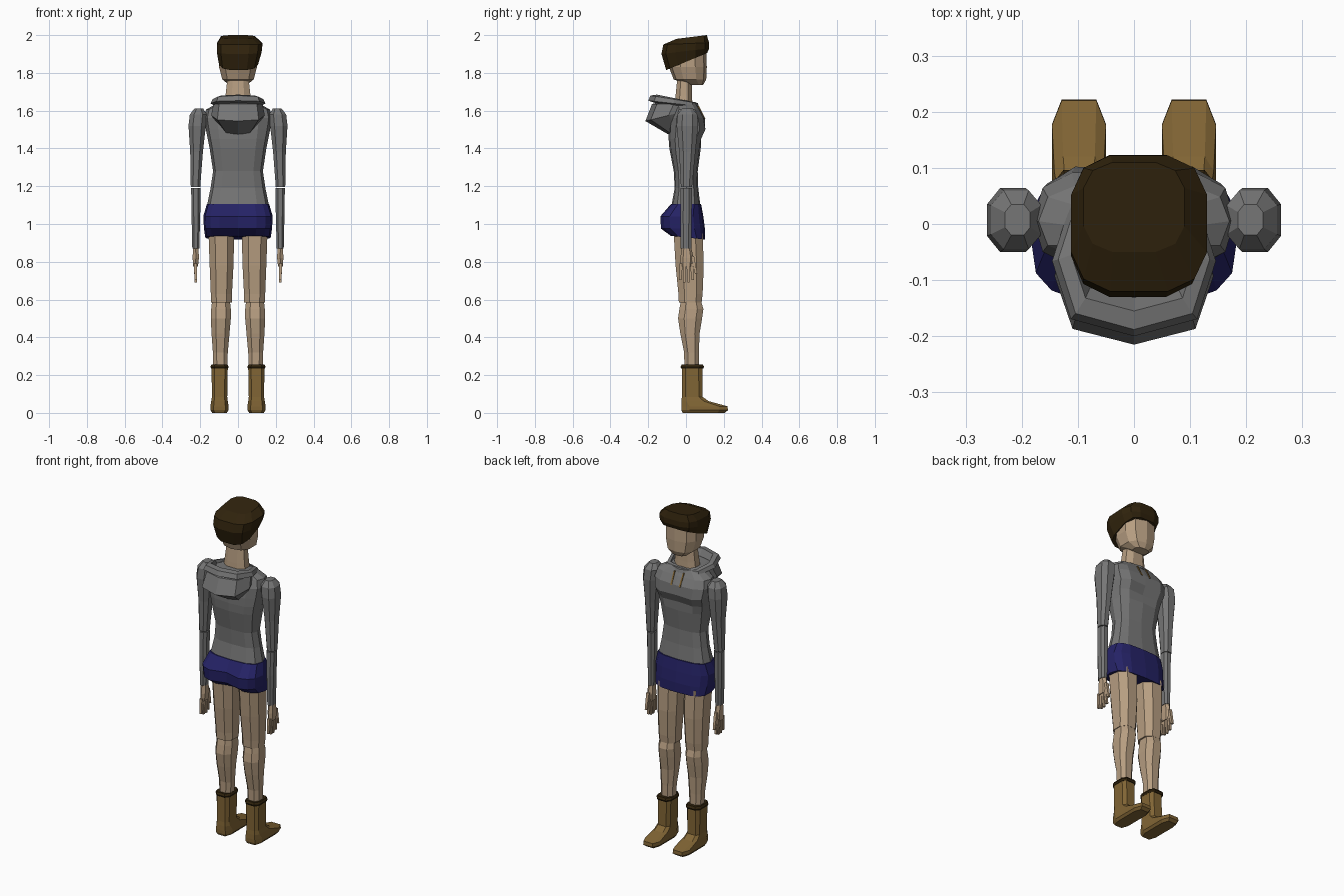
import bpy
import bmesh
import math
from mathutils import Vector

default_cube = bpy.data.objects.get("Cube")
if default_cube:
    bpy.data.objects.remove(default_cube, do_unlink=True)


def make_material(name, red, green, blue):
    material = bpy.data.materials.new(name)
    material.use_nodes = True
    colour = (red, green, blue, 1)
    material.diffuse_color = colour
    material.node_tree.nodes["Principled BSDF"].inputs["Base Color"].default_value = colour
    return material


SKIN = make_material("skin", .47, .34, .22)
GREY = make_material("grey cloth", .18, .18, .18)
NAVY = make_material("navy cloth", .018, .016, .13)
TAN = make_material("tan leather", .22, .13, .035)
HAIR = make_material("dark brown", .03, .017, .004)


def loft(name, material, sections, sides=8, square=.8, turn=.5, mirrored=False):
    """Skin horizontal rings: (z, x min, x max, y min, y max, optional rise towards +y)."""
    bm = bmesh.new()
    rings = []
    for z, x_min, x_max, y_min, y_max, *rise in sections:
        outline = []
        for i in range(sides):
            angle = math.tau * (i + turn) / sides
            c, s = math.cos(angle), math.sin(angle)
            outline.append((math.copysign(abs(c) ** square, c),
                            math.copysign(abs(s) ** square, s)))
        # Stretch the ring so that it fills its box exactly
        reach_u = max(u for u, v in outline)
        reach_v = max(v for u, v in outline)
        ring = []
        for u, v in outline:
            u, v = u / reach_u, v / reach_v
            x = (x_min + x_max + u * (x_max - x_min)) / 2
            y = (y_min + y_max + v * (y_max - y_min)) / 2
            lift = v * rise[0] / 2 if rise else 0
            ring.append(bm.verts.new((-x if mirrored else x, y, z + lift)))
        rings.append(ring)
    for lower, upper in zip(rings, rings[1:]):
        for i in range(sides):
            j = (i + 1) % sides
            bm.faces.new((lower[i], lower[j], upper[j], upper[i]))
    bm.faces.new(rings[0])
    bm.faces.new(rings[-1])
    bmesh.ops.recalc_face_normals(bm, faces=bm.faces)
    mesh = bpy.data.meshes.new(name)
    bm.to_mesh(mesh)
    bm.free()
    mesh.materials.append(material)
    obj = bpy.data.objects.new(name, mesh)
    bpy.context.collection.objects.link(obj)
    return obj


def even(z, half_width, y_min, y_max, rise=0):
    """A ring centred on x = 0."""
    return (z, -half_width, half_width, y_min, y_max, rise)


def pair(name, material, sections, **options):
    """The same limb part on both sides."""
    loft("left_" + name, material, sections, **options)
    loft("right_" + name, material, sections, mirrored=True, **options)


def rod(name, material, start, end, thickness, mirrored=False):
    """A thin four-sided bar between two points."""
    rings = []
    for point, scale in ((start, 1), (end, .7)):
        x, y, z = Vector(point)
        r = thickness * scale
        rings.append((z, x - r, x + r, y - r, y + r))
    return loft(name, material, rings, sides=4, mirrored=mirrored)


# Head and neck
loft("head", SKIN, [
    even(1.735, .045, .02, .09),
    even(1.765, .083, -.065, .107),
    even(1.83, .1, -.09, .11),
    even(1.92, .1, -.09, .108),
    even(1.96, .07, -.06, .08),
], sides=10)
loft("neck", SKIN, [
    even(1.61, .075, -.06, .035),
    even(1.68, .066, -.055, .032),
    even(1.78, .055, -.045, .03),
])

# Hair, lower at the nape and swept up over the face
loft("hair", HAIR, [
    (1.86, -.1, .105, -.105, .112, .09),
    (1.915, -.112, .125, -.13, .123, .03),
    (1.955, -.112, .13, -.12, .122, .01),
    (1.99, -.09, .09, -.05, .11, .02),
], sides=12, square=.65)

# Hooded top, with a hollow down the middle of the chest
top = loft("top_body", GREY, [
    even(1.08, .168, -.08, .078),
    even(1.19, .145, -.06, .065),
    even(1.28, .132, -.065, .062),
    even(1.4, .15, -.088, .078),
    even(1.45, .16, -.092, .088),
    even(1.5, .17, -.092, .112),
    even(1.56, .18, -.085, .1),
    even(1.605, .17, -.065, .075),
    even(1.645, .1, -.06, .05),
], sides=12, square=.7, turn=0)
for vertex in top.data.vertices:
    x, y, z = vertex.co
    if abs(x) < .01 and y > 0 and 1.42 < z < 1.52:
        vertex.co.y -= .015

# Hood hanging behind the neck, and its rolled rim
loft("hood_bag", GREY, [
    even(1.5, .08, -.095, .02, .05),
    even(1.575, .142, -.215, .03, .06),
    even(1.635, .13, -.18, .05),
    even(1.65, .09, -.12, .03),
], turn=0, square=.75)
rim_sections = [
    even(1.625, .12, -.16, .045, -.03),
    even(1.638, .146, -.2, .068, -.03),
    even(1.66, .135, -.188, .062, -.04),
    even(1.665, .112, -.155, .045, -.04),
    even(1.63, .1, -.13, .035, -.03),
]
loft("hood_rim", GREY, rim_sections, turn=0, square=.75)

# Drawstrings
for side, flip in (("left", False), ("right", True)):
    rod(side + "_drawstring", TAN, (.028, .098, 1.555), (.03, .065, 1.625), .005, flip)

# Sleeves
pair("upper_sleeve", GREY, [
    (1.195, .2, .25, -.027, .032),
    (1.38, .186, .253, -.036, .05),
    (1.52, .17, .262, -.05, .064),
    (1.58, .165, .255, -.045, .06),
    (1.612, .185, .23, -.02, .035),
])
pair("lower_sleeve", GREY, [
    (.87, .205, .242, -.028, .028),
    (1.05, .2, .246, -.03, .03),
    (1.19, .198, .248, -.028, .032),
])

# Hands with four fingers and a thumb
pair("hand", SKIN, [
    (.775, .212, .238, -.03, .034),
    (.82, .207, .24, -.03, .04),
    (.9, .21, .238, -.018, .022),
], sides=6)
for side, flip in (("left", False), ("right", True)):
    for i in range(4):
        y = -.025 + i * .018
        tip = .71 - .02 * math.sin(math.pi * (i + .5) / 4)
        rod(f"{side}_finger_{i + 1}", SKIN, (.225, y, .79),
            (.224, y * 1.25, tip), .0085, flip)
    rod(side + "_thumb", SKIN, (.225, .034, .83), (.226, .054, .735), .009, flip)

# Shorts, with a crease at the back
shorts = loft("shorts", NAVY, [
    even(.928, .173, -.085, .1, -.02),
    even(.975, .18, -.138, .1),
    even(1.04, .184, -.142, .092),
    even(1.105, .165, -.08, .08),
], sides=16, square=.65, turn=0)
for vertex in shorts.data.vertices:
    x, y, z = vertex.co
    if abs(x) < .01 and y < 0 and z < 1.08:
        vertex.co.y += .03

# Bare legs
pair("thigh", SKIN, [
    (.585, .033, .142, -.038, .083),
    (.63, .032, .144, -.04, .088),
    (.78, .024, .15, -.055, .094),
    (.95, .02, .156, -.065, .088),
])
pair("shin", SKIN, [
    (.22, .058, .13, -.008, .068),
    (.32, .054, .133, -.01, .068),
    (.42, .045, .14, -.03, .072),
    (.5, .038, .144, -.042, .085),
    (.55, .038, .142, -.035, .092),
    (.585, .042, .138, -.028, .082),
])

# Boots and their dark cuffs
pair("boot", TAN, [
    (0, .06, .136, -.018, .205),
    (.014, .05, .146, -.024, .222),
    (.035, .05, .146, -.025, .22),
    (.062, .054, .142, -.024, .12),
    (.085, .057, .138, -.022, .088),
    (.24, .054, .14, -.022, .086),
], square=.5)
pair("boot_cuff", HAIR, [
    (.234, .053, .142, -.024, .09),
    (.244, .049, .146, -.029, .096),
    (.256, .055, .14, -.022, .088),
], square=.6)
